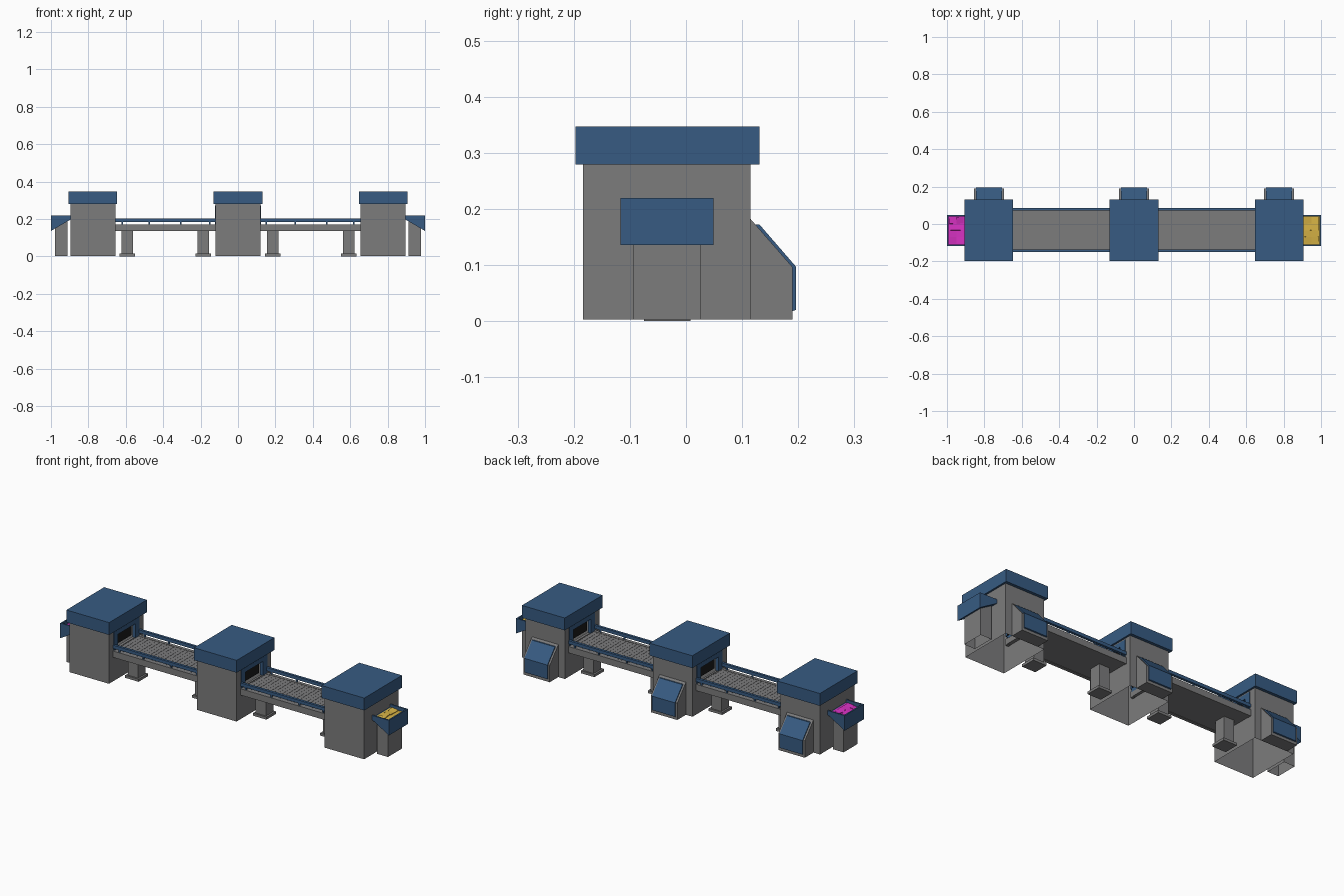
import bpy, bmesh, random
from mathutils import Matrix, Euler, Vector

if "Cube" in bpy.data.objects:
    bpy.data.objects.remove(bpy.data.objects["Cube"])

random.seed(4)


def material(name, rgb):
    m = bpy.data.materials.new(name)
    m.diffuse_color = (*rgb, 1)
    m.use_nodes = True
    m.node_tree.nodes["Principled BSDF"].inputs["Base Color"].default_value = m.diffuse_color
    return m


GREY = material("grey_metal", (0.2, 0.2, 0.203))
BLUE = material("blue_paint", (0.038, 0.105, 0.225))
BLACK = material("dark_opening", (0.01, 0.01, 0.01))
GOLD = material("gold_ore", (0.68, 0.45, 0.06))
PINK = material("pink_ore", (0.65, 0.03, 0.52))


def finish(name, bm, mat=GREY, normals=True):
    if normals:
        bmesh.ops.recalc_face_normals(bm, faces=bm.faces)
    me = bpy.data.meshes.new(name)
    bm.to_mesh(me)
    bm.free()
    ob = bpy.data.objects.new(name, me)
    bpy.context.collection.objects.link(ob)
    me.materials.append(mat)
    return ob


def add_box(bm, x0, x1, y0, y1, z0, z1, rot=(0, 0, 0)):
    c = Vector(((x0 + x1) / 2, (y0 + y1) / 2, (z0 + z1) / 2))
    m = Matrix.LocRotScale(c, Euler(rot), Vector((x1 - x0, y1 - y0, z1 - z0)))
    bmesh.ops.create_cube(bm, size=1, matrix=m)


def boxes(name, mat, *dims):
    bm = bmesh.new()
    for d in dims:
        add_box(bm, *d)
    return finish(name, bm, mat)


def add_prism(bm, points, offset):
    # extrude a flat 3D outline along an offset
    f = bm.faces.new([bm.verts.new(p) for p in points])
    r = bmesh.ops.extrude_face_region(bm, geom=[f], use_keep_orig=True)
    vs = [v for v in r["geom"] if isinstance(v, bmesh.types.BMVert)]
    bmesh.ops.translate(bm, verts=vs, vec=offset)


# opening in the tower walls: y0, y1, z0, z1
OY0, OY1, OZ0, OZ1 = -0.12, 0.055, 0.172, 0.255


def tower(cx, open_sides):
    x0, x1, y0, y1, z0, z1 = cx - 0.12, cx + 0.12, -0.184, 0.115, 0.003, 0.285
    # open-bottomed shell
    bm = bmesh.new()

    def quad(*pts):
        bm.faces.new([bm.verts.new(p) for p in pts])

    quad((x0, y0, z0), (x1, y0, z0), (x1, y0, z1), (x0, y0, z1))
    quad((x1, y1, z0), (x0, y1, z0), (x0, y1, z1), (x1, y1, z1))
    for s in (-1, 1):
        x = cx + s * 0.12
        parts = [(y0, y1, z0, z1)]
        if s in open_sides:
            parts = [(y0, OY0, z0, z1), (OY1, y1, z0, z1),
                     (OY0, OY1, z0, OZ0), (OY0, OY1, OZ1, z1)]
        for a, b, c, d in parts:
            p = [(x, a, c), (x, b, c), (x, b, d), (x, a, d)]
            quad(*(p if s > 0 else p[::-1]))
    finish("tower_body", bm, normals=False)
    boxes("tower_cap", BLUE, (cx - 0.13, cx + 0.13, -0.197, 0.131, 0.279, 0.347))

    # framed openings with dark recess
    for s in open_sides:
        a, b = sorted((cx + s * 0.105, cx + s * 0.122))
        boxes("opening_frame", BLUE,
              (a, b, OY0 - 0.025, OY0 + 0.012, 0.165, 0.272),
              (a, b, OY1 - 0.012, OY1 + 0.025, 0.165, 0.272),
              (a, b, OY0 + 0.012, OY1 - 0.012, 0.247, 0.272))
        a, b = sorted((cx + s * 0.085, cx + s * 0.09))
        boxes("opening_curtain", BLACK, (a, b, OY0, OY1, OZ0, OZ1))

    # sloped console on the back
    bm = bmesh.new()
    prof = [(0.115, 0.003), (0.19, 0.003), (0.19, 0.096), (0.115, 0.182)]
    add_prism(bm, [(cx - 0.08, y, z) for y, z in prof], (0.16, 0, 0))
    finish("console", bm)
    bm = bmesh.new()
    prof = [(0.188, 0.017), (0.196, 0.02), (0.196, 0.097), (0.131, 0.172),
            (0.123, 0.172), (0.188, 0.096)]
    add_prism(bm, [(cx - 0.07, y, z) for y, z in prof], (0.14, 0, 0))
    finish("console_panel", bm, BLUE)


def conveyor(s):
    x0, x1 = sorted((s * 0.105, s * 0.675))
    boxes("conveyor_bed", GREY, (x0, x1, -0.14, 0.075, 0.138, 0.168))
    boxes("conveyor_side", GREY, (x0, x1, -0.151, -0.133, 0.136, 0.171),
          (x0, x1, 0.068, 0.086, 0.136, 0.171))
    # low belt slats, nearly flush
    n = 26
    w = (x1 - x0) / n
    boxes("belt_slats", GREY, *[(x0 + i * w, x0 + (i + 1) * w - 0.001,
                                 -0.133, 0.068, 0.166, 0.1695) for i in range(n)])
    # guard rails on little posts
    rails, posts = [], []
    for y in (-0.144, 0.079):
        rails.append((x0, x1, y - 0.007, y + 0.007, 0.185, 0.203))
        for px in (0.15, 0.305, 0.475, 0.62):
            posts.append((s * px - 0.004, s * px + 0.004, y - 0.003, y + 0.003, 0.165, 0.187))
    boxes("guard_rails", BLUE, *rails)
    boxes("rail_posts", BLUE, *posts)
    # support legs
    for px in (0.185, 0.593):
        c = s * px
        boxes("support_leg", GREY, (c - 0.031, c + 0.031, -0.066, 0.0, 0.01, 0.14))
        boxes("leg_foot", GREY, (c - 0.041, c + 0.041, -0.075, 0.008, 0, 0.014))


def hopper(s, mat):
    def P(x, y, z):
        return (s * x, y, z)

    # bin walls and sloping floor
    bm = bmesh.new()
    y0, y1, t = -0.117, 0.049, 0.008
    prof = [(0.89, 0.219), (1.0, 0.219), (1.0, 0.136), (0.89, 0.2)]
    for y in (y0, y1 - t):
        add_prism(bm, [P(x, y, z) for x, z in prof], (0, t, 0))
    for prof in ([(0.992, 0.219), (1.0, 0.219), (1.0, 0.136), (0.992, 0.141)],
                 [(0.89, 0.208), (0.992, 0.149), (0.992, 0.141), (0.89, 0.2)]):
        add_prism(bm, [P(x, y0 + t, z) for x, z in prof], (0, y1 - y0 - 2 * t, 0))
    finish("hopper_bin", bm, BLUE)
    # open-bottomed stand
    bm = bmesh.new()
    prof = [(0.912, 0.003), (0.978, 0.003), (0.978, 0.150), (0.912, 0.188)]
    add_prism(bm, [P(x, -0.094, z) for x, z in prof], (0, 0.121, 0))
    low = [f for f in bm.faces if max(v.co.z for v in f.verts) < 0.01]
    bmesh.ops.delete(bm, geom=low, context='FACES')
    finish("hopper_stand", bm)
    # ore fill with a few large chunks on top
    bm = bmesh.new()
    prof = [(0.9, 0.203), (0.992, 0.195), (0.992, 0.148), (0.9, 0.2)]
    add_prism(bm, [P(x, y0 + t, z) for x, z in prof], (0, y1 - y0 - 2 * t, 0))
    for i in range(2):
        for j in range(4):
            x, y = s * (0.93 + i * 0.038), -0.086 + j * 0.035
            z = 0.199 - i * 0.003
            rot = [random.uniform(-0.15, 0.15), random.uniform(-0.15, 0.15), 0]
            add_box(bm, x - 0.019, x + 0.019, y - 0.018, y + 0.018, z - 0.006, z + 0.006, rot)
    finish("ore_heap", bm, mat)


tower(-0.776, (1,))
tower(0, (-1, 1))
tower(0.776, (-1,))
for side, ore in ((-1, PINK), (1, GOLD)):
    conveyor(side)
    hopper(side, ore)
